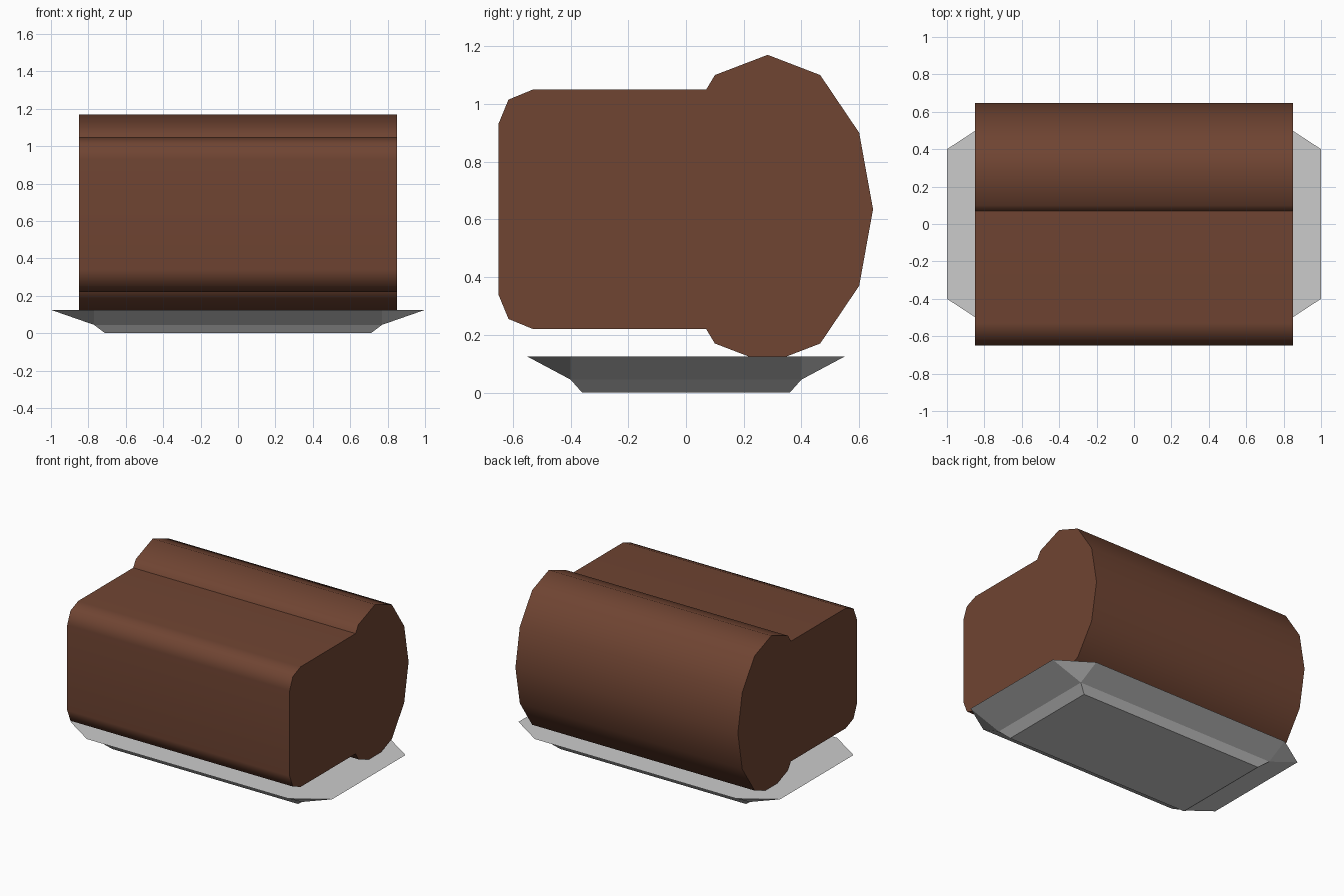
import bpy, bmesh

if "Cube" in bpy.data.objects:
    bpy.data.objects.remove(bpy.data.objects["Cube"])


def make_object(name, bm):
    bmesh.ops.recalc_face_normals(bm, faces=bm.faces[:])
    mesh = bpy.data.meshes.new(name)
    bm.to_mesh(mesh)
    bm.free()
    obj = bpy.data.objects.new(name, mesh)
    bpy.context.collection.objects.link(obj)
    return obj


# Main body: upper half of the side profile (y, z), mirrored about mid height
MID_Z = 0.635
HALF_X = 0.85
upper = [(-0.65, 0.93), (-0.615, 1.015), (-0.53, 1.05), (0.07, 1.05),
         (0.10, 1.10), (0.283, 1.17), (0.465, 1.10), (0.60, 0.90)]
lower = [(y, 2 * MID_Z - z) for y, z in reversed(upper)]
profile = upper + [(0.648, MID_Z)] + lower

bm = bmesh.new()
face = bm.faces.new([bm.verts.new((-HALF_X, y, z)) for y, z in profile])
swept = bmesh.ops.extrude_face_region(bm, geom=[face])
moved = [g for g in swept["geom"] if isinstance(g, bmesh.types.BMVert)]
bmesh.ops.translate(bm, verts=moved, vec=(2 * HALF_X, 0, 0))
# keep a cap on the starting side
if not any(all(abs(v.co.x + HALF_X) < 1e-5 for v in f.verts) for f in bm.faces):
    bm.faces.new([v for v in bm.verts if v.co.x < 0])
body = make_object("body", bm)

brown = bpy.data.materials.new("brown")
brown.diffuse_color = (0.16, 0.058, 0.032, 1)
brown.use_nodes = True
brown.node_tree.nodes["Principled BSDF"].inputs["Base Color"].default_value = brown.diffuse_color
body.data.materials.append(brown)

bpy.context.view_layer.objects.active = body
body.select_set(True)
bpy.ops.object.shade_smooth_by_angle(angle=0.87)
body.select_set(False)
weighted = body.modifiers.new("weighted", 'WEIGHTED_NORMAL')
weighted.keep_sharp = True

# Base tray: clipped-corner rim tapering to a rectangular foot
quadrants = [(1, 1), (-1, 1), (-1, -1), (1, -1)]
bm = bmesh.new()


def rectangle(x, y, z):
    return [bm.verts.new((sx * x, sy * y, z)) for sx, sy in quadrants]


foot = rectangle(0.71, 0.36, 0)
step = rectangle(0.77, 0.40, 0.045)
ends = rectangle(1.0, 0.40, 0.125)
sides = rectangle(0.77, 0.55, 0.125)

bm.faces.new(foot)
rim = []
for i, (sx, sy) in enumerate(quadrants):
    j = (i + 1) % 4
    bm.faces.new([foot[i], foot[j], step[j], step[i]])
    outer = sides if i % 2 == 0 else ends
    bm.faces.new([step[i], step[j], outer[j], outer[i]])
    bm.faces.new([step[i], ends[i], sides[i]])
    rim += [ends[i], sides[i]] if sx * sy > 0 else [sides[i], ends[i]]
bm.faces.new(rim)
make_object("base_tray", bm)
